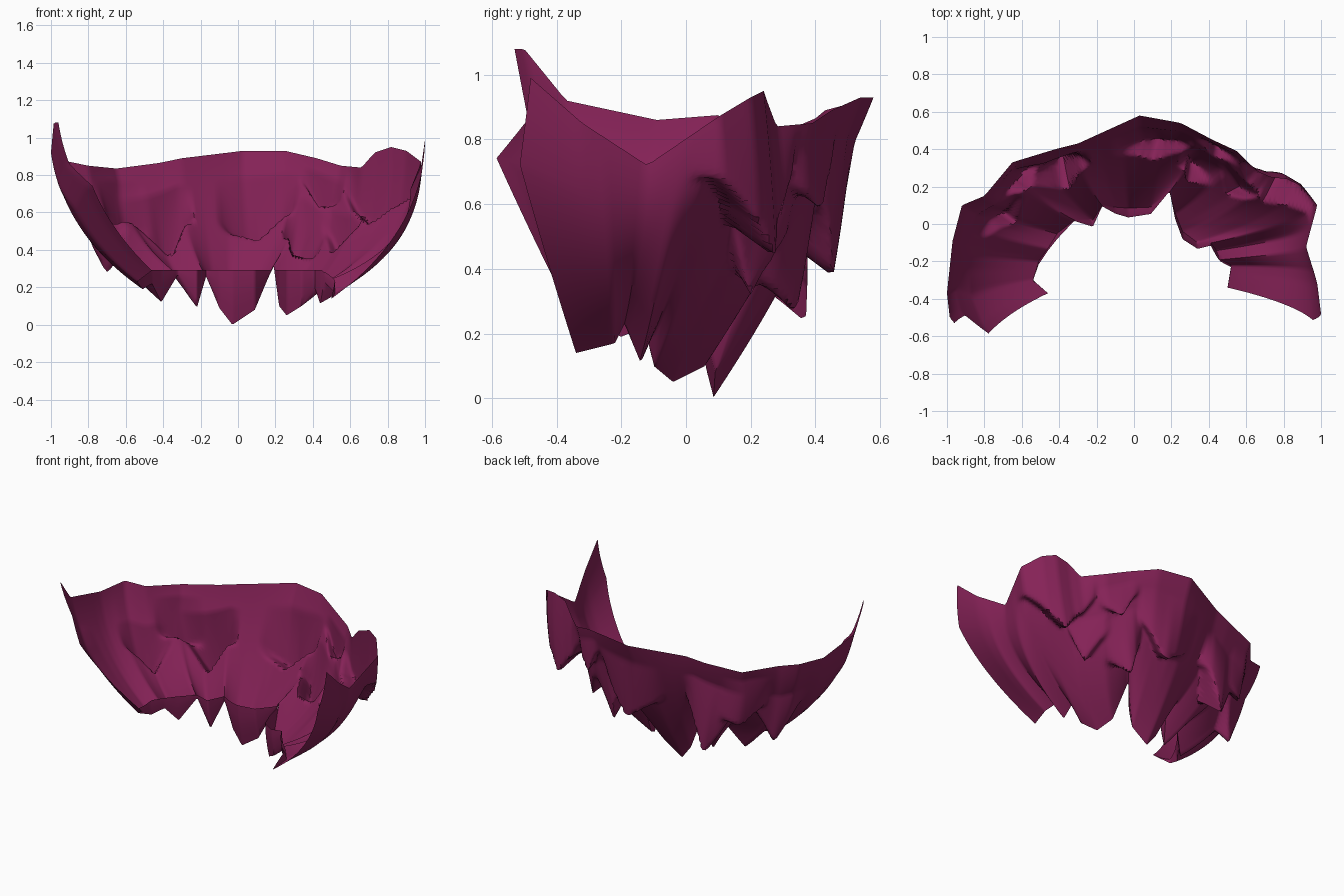
import bpy, bmesh, math
from mathutils import Vector

if "Cube" in bpy.data.objects:
    bpy.data.objects.remove(bpy.data.objects["Cube"])

# Upper rim and pointed lower hem, both running from the left end to the right end
RIM = [(-.96, -.53, 1.08), (-.985, -.5, 1.08), (-1, -.37, .92), (-.97, -.09, .86), (-.92, .1, .875),
       (-.8, .15, .85), (-.65, .33, .835), (-.42, .4, .865), (-.3, .43, .89), (.03, .58, .93),
       (.25, .54, .93), (.42, .45, .89), (.55, .39, .85), (.66, .28, .84), (.73, .25, .92),
       (.82, .24, .95), (.9, .2, .93), (.98, .1, .87), (.92, -.12, .72), (.98, -.32, .85), (1, -.48, .99)]
HEM = [(-.46, -.37, .29), (-.54, -.3, .23), (-.51, -.2, .19), (-.46, -.13, .22), (-.41, -.05, .12),
       (-.32, .02, .27), (-.22, .02, .09), (-.17, .1, .26), (-.1, .09, .09), (-.03, .085, 0),
       (.09, .09, .08), (.19, .17, .32), (.22, .06, .1), (.26, -.04, .05), (.34, -.1, .1),
       (.41, -.1, .2), (.44, -.14, .11), (.46, -.19, .23), (.52, -.22, .17), (.5, -.34, .14)]
# Hanging tufts on the outside: tip position, half width, start height fraction, V depth
TUFTS = [((.13, .455, .37), .07, .15, .1), ((.3, .34, .26), .045, .35, .15),
         ((-.38, .37, .235), .06, .2, .16), ((-.7, .06, .27), .055, .3, .15),
         ((-.62, .24, .45), .045, .1, .1), ((.44, .42, .58), .04, .1, .1),
         ((.56, .2, .32), .045, .3, .12), ((.77, .275, .43), .085, 0, .25)]
COLS, ROWS, LIP = 180, 50, 4


def sampler(points):
    """Point at fraction t of a path, measured by its plan length."""
    pts = [Vector(p) for p in points]
    acc = [0]
    for a, b in zip(pts, pts[1:]):
        acc.append(acc[-1] + (b - a).xy.length + .02)

    def at(t):
        d = t * acc[-1]
        for i in range(len(pts) - 1):
            if d <= acc[i + 1] + 1e-9:
                return pts[i].lerp(pts[i + 1], (d - acc[i]) / (acc[i + 1] - acc[i]))
        return pts[-1].copy()
    return at


rim, hem = sampler(RIM), sampler(HEM)


def peak(s, start, top):
    """Straight ramp up from start to top, then down to the hem."""
    return max(0, (s - start) / (top - start)) if s < top else (1 - s) / (1 - top)


def base(t, s):
    """Bulging sheet between rim (s=0) and hem (s=1)."""
    p = rim(t).lerp(hem(t), s)
    # Strong bulge at the sides, almost straight at the back
    side = min(1, abs(t - .5) / .35)
    amount = .03 + (.06 if t < .5 else .09) * side
    out = Vector((p.x, max(p.y, 0) + .02, 0)).normalized()
    out.z = -.3
    p += out * (amount * 4 * s * (1 - s))
    # Both end edges curl forward, the left one also inward
    p += Vector((.06, -.125, .02)) * (max(0, 1 - t / .09) * peak(s, .25, .42))
    p += Vector((0, -.075, 0)) * (max(0, 1 - (1 - t) / .06) * peak(s, 0, .28))
    return p


# Locate every tuft root on the sheet, a little above its tip
tufts = []
for tip, width, start, vee in TUFTS:
    tip = Vector(tip)
    root = tip + Vector((0, 0, .09))
    t0, s0 = min(((i / 80, j / 40) for i in range(81) for j in range(4, 37)),
                 key=lambda q: (base(*q) - root).length)
    tufts.append((t0, s0, tip - base(t0, s0), width, start, vee))


def sheet(t, s):
    p = base(t, s)
    for t0, s0, push, w, start, vee in tufts:
        off = abs(t - t0) / w
        if off >= 1:
            continue
        s1 = s0 - vee * off
        if s <= s1:
            k = max(0, (s - start) / (s1 - start))
        else:
            k = max(0, 1 - (s - s1) / .06)
        p += push * ((1 - off) ** .8) * k
    return p


bm = bmesh.new()
grid = []
for i in range(COLS + 1):
    t = i / COLS
    col = [bm.verts.new(sheet(t, j / ROWS)) for j in range(ROWS + 1)]
    # Lip: each point folds forward and up to a common line
    tip = hem(t)
    depth = max(0, .29 - tip.z) * min(1, 8 * t, 8 * (1 - t))
    for j in range(1, LIP + 1):
        k = j / LIP
        bend = -.05 * math.sin(k * math.pi / 2) * depth / .29
        col.append(bm.verts.new(tip + Vector((0, bend, (depth + .002) * k))))
    grid.append(col)
for a, b in zip(grid, grid[1:]):
    for j in range(len(a) - 1):
        bm.faces.new((a[j], a[j + 1], b[j + 1], b[j]))
bmesh.ops.recalc_face_normals(bm, faces=bm.faces)
if sum(f.normal.dot(Vector((*f.calc_center_median().xy, 0))) for f in bm.faces) < 0:
    bmesh.ops.reverse_faces(bm, faces=bm.faces)

mesh = bpy.data.meshes.new("beard")
bm.to_mesh(mesh)
bm.free()
beard = bpy.data.objects.new("beard", mesh)
bpy.context.collection.objects.link(beard)

mat = bpy.data.materials.new("deep_magenta")
mat.diffuse_color = (.235, .016, .095, 1)
mat.use_nodes = True
mat.node_tree.nodes["Principled BSDF"].inputs["Base Color"].default_value = mat.diffuse_color
mesh.materials.append(mat)

bpy.context.view_layer.objects.active = beard
beard.select_set(True)
bpy.ops.object.shade_smooth_by_angle(angle=math.radians(60))
